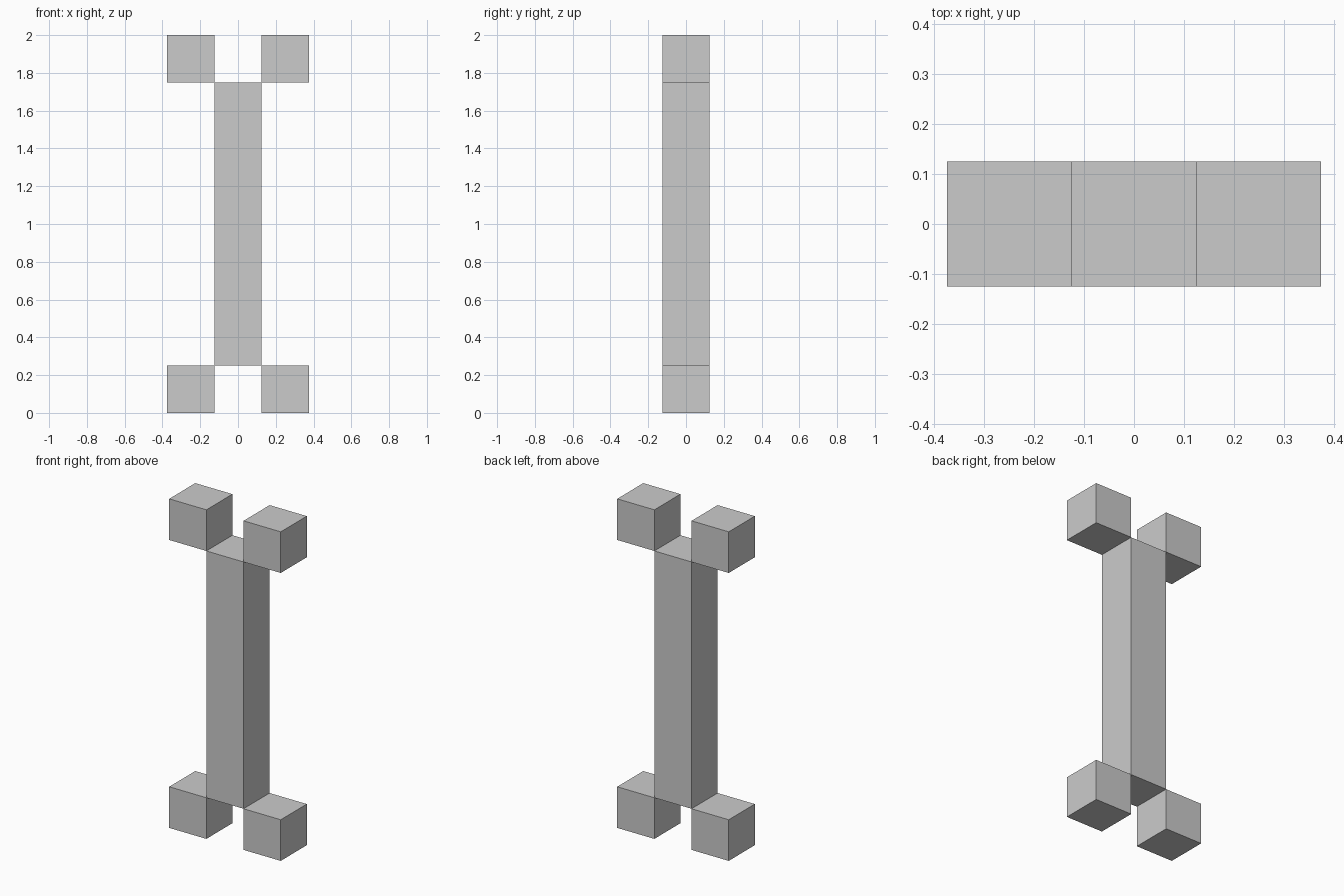
import bpy

if "Cube" in bpy.data.objects:
    bpy.data.objects.remove(bpy.data.objects["Cube"])

S = 0.25  # block size; the whole bone is 3 x 1 x 8 blocks


def box(name, center, size):
    bpy.ops.mesh.primitive_cube_add(size=1, location=center)
    obj = bpy.context.object
    obj.name = name
    obj.scale = size
    bpy.ops.object.transform_apply(location=False, rotation=False, scale=True)
    return obj


# Long middle shaft
box("bone_shaft", (0, 0, 4 * S), (S, S, 6 * S))

# Four knobs meeting the shaft edge to edge
for end, z in (("bottom", S / 2), ("top", 7.5 * S)):
    for side, x in (("left", -S), ("right", S)):
        box(f"{end}_{side}_knob", (x, 0, z), (S, S, S))
